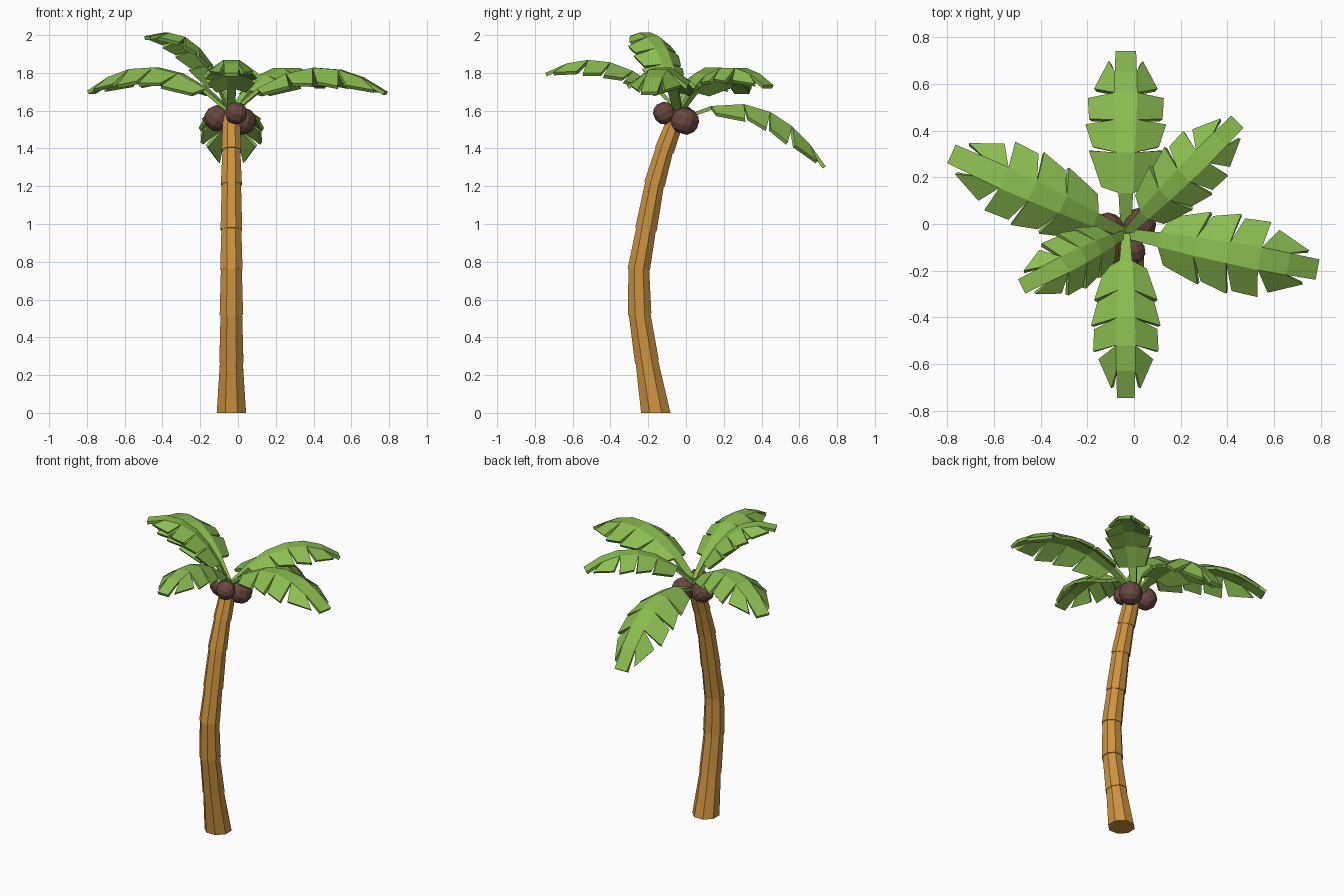
import bpy, bmesh, math
from mathutils import Vector, Matrix

if "Cube" in bpy.data.objects:
    bpy.data.objects.remove(bpy.data.objects["Cube"])


def material(name, rgb):
    m = bpy.data.materials.new(name)
    m.diffuse_color = (*rgb, 1)
    m.use_nodes = True
    m.node_tree.nodes["Principled BSDF"].inputs["Base Color"].default_value = m.diffuse_color
    return m


GREEN = material("leaf green", (0.258, 0.515, 0.08))
WOOD = material("trunk brown", (0.61, 0.292, 0.051))
DARK = material("coconut brown", (0.141, 0.065, 0.05))


def finish(bm, name, mat):
    me = bpy.data.meshes.new(name)
    bm.to_mesh(me)
    bm.free()
    me.materials.append(mat)
    ob = bpy.data.objects.new(name, me)
    bpy.context.collection.objects.link(ob)
    return ob


# Trunk: octagonal tapered segments along a bent path, each stepping out at its foot
CX = -0.035
path = [Vector((CX, y, z)) for y, z in [(-0.16, 0), (-0.207, 0.27), (-0.245, 0.52), (-0.25, 0.76),
                                        (-0.212, 0.97), (-0.167, 1.21), (-0.115, 1.39), (-0.04, 1.59)]]
foot = [0.084, 0.069, 0.067, 0.064, 0.062, 0.06, 0.056]
head = [0.065, 0.062, 0.060, 0.057, 0.055, 0.051, 0.047]


def ring(bm, i, r):
    if i == 0:
        t = Vector((0, 0, 1))
    else:
        t = (path[min(i + 1, len(path) - 1)] - path[i - 1]).normalized()
    side = Vector((1, 0, 0))
    fwd = t.cross(side)
    return [bm.verts.new(path[i] + r * (math.cos(a) * side + math.sin(a) * fwd))
            for a in [math.radians(22.5 + 45 * k) for k in range(8)]]


bm = bmesh.new()
rings = []
for i in range(len(foot)):
    rings += [ring(bm, i, foot[i]), ring(bm, i + 1, head[i])]
for a, b in zip(rings, rings[1:]):
    for k in range(8):
        bm.faces.new((a[k], a[(k + 1) % 8], b[(k + 1) % 8], b[k]))
bm.faces.new(rings[0][::-1])
bm.faces.new(rings[-1])
bmesh.ops.recalc_face_normals(bm, faces=bm.faces)
finish(bm, "trunk", WOOD)

# Coconuts: faceted balls made from a subdivided cube
for n, (pos, r) in enumerate([((-0.01, -0.115, 1.587), 0.06), ((0.022, -0.005, 1.545), 0.074),
                              ((-0.11, -0.02, 1.56), 0.07)]):
    bm = bmesh.new()
    bmesh.ops.create_cube(bm, size=1)
    bmesh.ops.subdivide_edges(bm, edges=bm.edges[:], cuts=2, use_grid_fill=True)
    for v in bm.verts:
        v.co = v.co.normalized() * r
    bmesh.ops.rotate(bm, verts=bm.verts, matrix=Matrix.Rotation(0.5 + n, 3, (1, 0.6, 0.4)))
    bmesh.ops.translate(bm, verts=bm.verts, vec=pos)
    finish(bm, f"coconut_{n + 1}", DARK)

# Frond pattern: rib stations (fraction, half width) and leaflet outer edges
RIB = [(0, 0.02), (0.2, 0.03), (0.39, 0.038), (0.55, 0.043), (0.70, 0.047), (0.84, 0.045), (1, 0.042)]
LEAFLETS = [(0.22, 0.10, 0.41, 0.15), (0.43, 0.135, 0.575, 0.165),
            (0.60, 0.15, 0.745, 0.155), (0.79, 0.13, 0.95, 0.07)]


def frond(name, angle, base_z, ctrl, tip):
    """Frond along a quadratic arc; ctrl and tip are (distance outward, height)."""
    p0, p1, p2 = Vector((0, base_z)), Vector(ctrl), Vector(tip)
    N = 40
    pts = [p0 * (1 - t) ** 2 + p1 * 2 * t * (1 - t) + p2 * t * t for t in [i / N for i in range(N + 1)]]
    acc = [0]
    for a, b in zip(pts, pts[1:]):
        acc.append(acc[-1] + (b - a).length)
    size = acc[-1] / 0.88
    out = Vector((math.cos(angle), math.sin(angle), 0))
    lat = Vector((-out.y, out.x, 0))
    up = Vector((0, 0, 1))
    origin = Vector((CX, -0.04, 0))
    bm = bmesh.new()

    def vert(u, w, side, drop):
        s = u * acc[-1]
        i = max(k for k in range(N) if acc[k] <= s)
        f = (s - acc[i]) / (acc[i + 1] - acc[i])
        p = pts[i].lerp(pts[i + 1], f)
        d = (pts[i + 1] - pts[i]).normalized()
        normal = up * d.x - out * d.y
        return bm.verts.new(origin + out * p.x + up * p.y + lat * side * w * size - normal * drop * size)

    def face(*vs):
        f = bm.faces.new(vs)
        f.normal_update()
        if f.normal.dot(up + out * 0.3) < 0:
            f.normal_flip()

    left = [vert(u, w, 1, 0) for u, w in RIB]
    right = [vert(u, w, -1, 0) for u, w in RIB]
    for k in range(len(RIB) - 1):
        face(left[k], left[k + 1], right[k + 1], right[k])
    for side, edge in ((1, left), (-1, right)):
        for k, (u0, w0, u1, w1) in enumerate(LEAFLETS, 1):
            a = vert(u0, w0, side, 0.65 * (w0 - 0.04))
            b = vert(u1, w1, side, 0.65 * (w1 - 0.04))
            face(edge[k], a, b, edge[k + 1])
    ob = finish(bm, name, GREEN)
    mod = ob.modifiers.new("thickness", "SOLIDIFY")
    mod.thickness = 0.02
    mod.offset = -1


for name, deg, z, ctrl, tip in [
        ("frond_back", 90, 1.56, (0.47, 1.80), (0.78, 1.305)),
        ("frond_front", 270, 1.62, (0.36, 2.0), (0.705, 1.80)),
        ("frond_left", 155.5, 1.60, (0.42, 2.0), (0.82, 1.705)),
        ("frond_right", -10.7, 1.60, (0.42, 2.0), (0.835, 1.70)),
        ("frond_back_right", 45, 1.60, (0.34, 1.98), (0.675, 1.735)),
        ("frond_front_left", 207, 1.60, (0.2, 2.1), (0.50, 1.995))]:
    frond(name, math.radians(deg), z, ctrl, tip)
